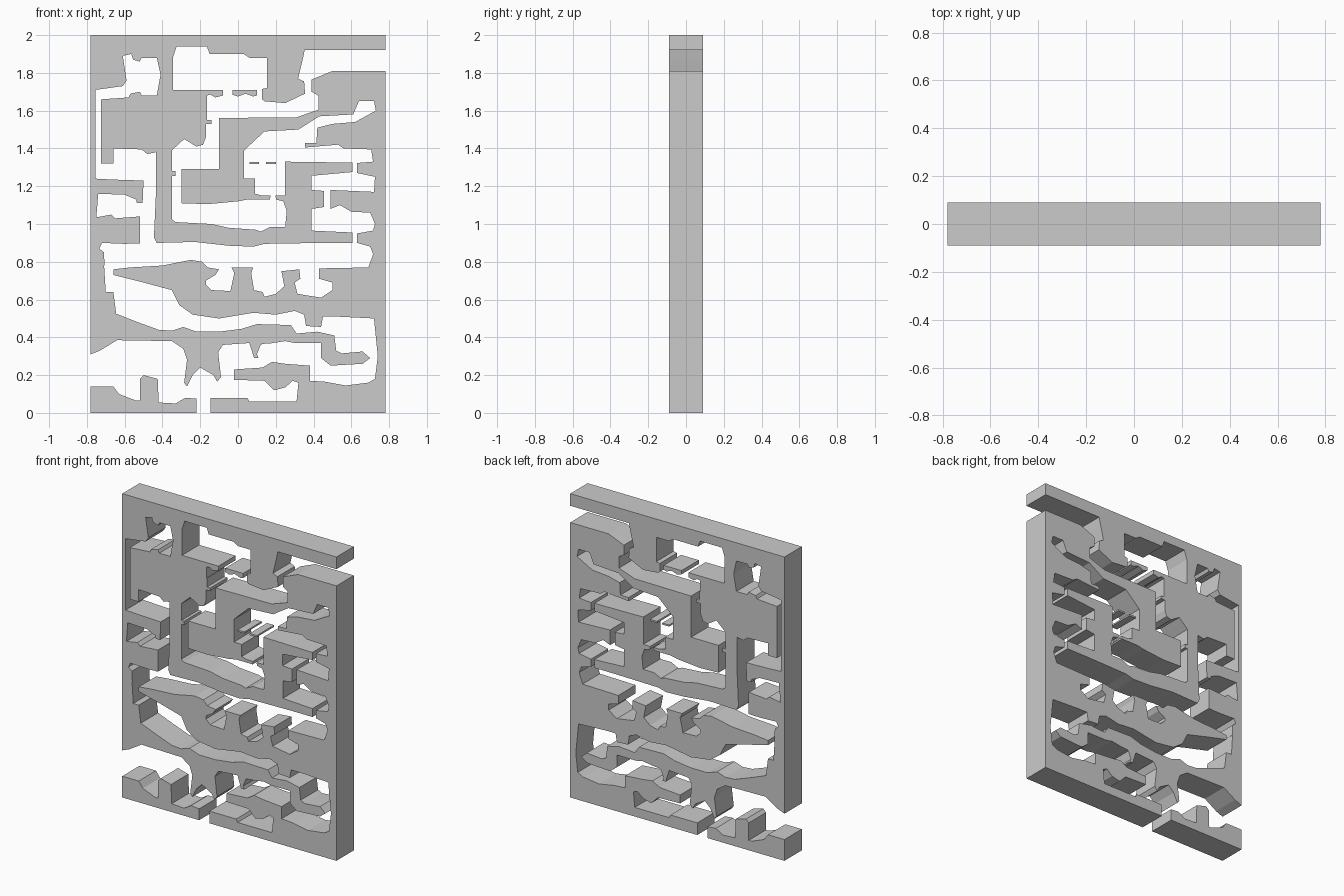
import bpy, bmesh

HALF = 0.09  # half thickness of the plate


def prism(name, pts, half=HALF):
    """Extrude an x-z outline through y."""
    bm = bmesh.new()
    face = bm.faces.new([bm.verts.new((x, -half, z)) for x, z in pts])
    ext = bmesh.ops.extrude_face_region(bm, geom=[face])
    for v in [g for g in ext["geom"] if isinstance(g, bmesh.types.BMVert)]:
        v.co.y = half
    bmesh.ops.recalc_face_normals(bm, faces=bm.faces)
    me = bpy.data.meshes.new(name)
    bm.to_mesh(me)
    bm.free()
    ob = bpy.data.objects.new(name, me)
    bpy.context.collection.objects.link(ob)
    return ob


def box(name, x0, x1, z0, z1):
    return prism(name, [(x0, z0), (x1, z0), (x1, z1), (x0, z1)])


# solid plate that all passages are carved from
plate = box("maze_plate", -0.78, 0.78, 0, 2)
cutters = []


def carve(name, pts):
    cutter = prism(name + "_cutter", pts, HALF + 0.05)
    cutter.hide_render = True
    cutters.append(cutter)
    mod = plate.modifiers.new(name, "BOOLEAN")
    mod.operation, mod.solver, mod.object = "DIFFERENCE", "EXACT", cutter


# right-hand entrance and upper room
carve("entrance", [
    (.85, 1.92), (.353, 1.92), (.34, 1.86), (.318, 1.77), (.35, 1.755),
    (.355, 1.69), (.25, 1.64), (.14, 1.65), (.128, 1.66), (.128, 1.715),
    (.153, 1.72), (.153, 1.88), (.06, 1.88), (.03, 1.9), (-.15, 1.9),
    (-.165, 1.94), (-.325, 1.94), (-.345, 1.88), (-.345, 1.71), (-.08, 1.71),
    (-.08, 1.68), (-.12, 1.67), (-.145, 1.685), (-.165, 1.68), (-.165, 1.61),
    (-.101, 1.561), (.31, 1.565), (.425, 1.605), (.425, 1.68), (.39, 1.70),
    (.39, 1.765), (.5, 1.81), (.85, 1.81)])

# passage winding down and along the middle
carve("winding_passage", [
    (-.163, 1.64), (-.163, 1.55), (-.14, 1.55), (-.14, 1.53), (-.17, 1.53),
    (-.17, 1.46), (-.185, 1.42), (-.22, 1.41), (-.285, 1.45), (-.35, 1.39),
    (-.35, 1.28), (-.33, 1.28), (-.33, 1.255), (-.35, 1.255), (-.35, 1.025),
    (-.33, 1.01), (-.14, 1.0), (-.05, .98), (.09, .97), (.12, .96),
    (.17, .985), (.25, .985), (.258, 1.07), (.24, 1.12), (.2, 1.13),
    (.2, 1.14), (.17, 1.14), (.17, 1.13), (.05, 1.13), (0, 1.12),
    (-.16, 1.105), (-.3, 1.11), (-.3, 1.29), (-.1, 1.29), (-.1, 1.58)])

# gallery at the upper right with the chambers below it
carve("right_gallery", [
    (.172, 1.135), (.172, 1.15), (.13, 1.15), (.09, 1.16), (.09, 1.24),
    (.033, 1.24), (.033, 1.39), (.14, 1.49), (.32, 1.50), (.43, 1.57),
    (.61, 1.58), (.64, 1.65), (.72, 1.65), (.73, 1.60), (.62, 1.54),
    (.5, 1.53), (.42, 1.51), (.415, 1.43), (.355, 1.43), (.355, 1.405),
    (.53, 1.42), (.56, 1.40), (.705, 1.395), (.715, 1.33), (.63, 1.323),
    (.63, 1.27), (.725, 1.25), (.72, 1.17), (.49, 1.18), (.49, 1.08),
    (.54, 1.1), (.6, 1.065), (.7, 1.06), (.725, 1.0), (.715, .965),
    (.63, .95), (.63, .89), (.605, .89), (.605, .955), (.39, .965),
    (.39, 1.08), (.455, 1.09), (.455, 1.175), (.388, 1.18), (.388, 1.255),
    (.605, 1.275), (.605, 1.325), (.248, 1.33), (.248, 1.15), (.198, 1.15),
    (.198, 1.135)])

# left rooms and the shaft to the hall
carve("left_shaft", [
    (-.61, 1.89), (-.565, 1.9), (-.555, 1.87), (-.52, 1.86), (-.51, 1.88),
    (-.43, 1.88), (-.41, 1.79), (-.43, 1.68), (-.51, 1.68), (-.52, 1.7),
    (-.57, 1.69), (-.58, 1.67), (-.725, 1.66), (-.725, 1.32), (-.66, 1.32),
    (-.66, 1.4), (-.51, 1.395), (-.48, 1.37), (-.435, 1.38), (-.435, 1.15),
    (-.445, .93), (-.42, .88), (-.52, .88), (-.52, 1.04), (-.65, 1.03),
    (-.67, 1.05), (-.75, 1.035), (-.74, 1.16), (-.6, 1.155), (-.54, 1.13),
    (-.535, 1.11), (-.505, 1.11), (-.5, 1.23), (-.66, 1.235), (-.755, 1.24),
    (-.755, 1.71), (-.61, 1.73), (-.59, 1.76)])

# wide hall, its floor pits, and the drop on the left
carve("hall", [
    (-.42, .9), (-.23, .905), (-.05, .885), (.08, .88), (.14, .895),
    (.45, .9), (.63, .9), (.70, .88), (.715, .84), (.69, .77), (.43, .765),
    (.43, .71), (.5, .69), (.5, .65), (.44, .61), (.315, .63), (.30, .69),
    (.33, .71), (.325, .76), (.23, .75), (.245, .67), (.2, .63), (.14, .615),
    (.13, .64), (.085, .65), (.07, .74), (.08, .77), (-.035, .77),
    (-.02, .74), (-.04, .645), (-.14, .65), (-.17, .68), (-.17, .7),
    (-.12, .73), (-.1, .76), (-.16, .77), (-.19, .8), (-.25, .81),
    (-.4, .78), (-.57, .77), (-.66, .76), (-.66, .73), (-.69, .66),
    (-.7, .66), (-.71, .85), (-.735, .87), (-.72, .9), (-.6, .895)])

# sloping tunnel that wraps down the right side
carve("lower_tunnel", [
    (-.709, .78), (-.66, .755), (-.66, .73), (-.5, .69), (-.35, .65),
    (-.31, .57), (-.24, .52), (-.1, .5), (.08, .53), (.2, .52), (.3, .54),
    (.35, .52), (.36, .46), (.44, .455), (.45, .51), (.52, .51), (.72, .5),
    (.74, .3), (.725, .18), (.69, .16), (.57, .145), (.46, .165),
    (.38, .17), (.38, .25), (.25, .26), (.18, .27), (.13, .24), (.1, .31),
    (.12, .36), (.25, .38), (.3, .37), (.44, .37), (.44, .29), (.49, .25),
    (.66, .26), (.7, .29), (.66, .325), (.55, .315), (.52, .33), (.51, .41),
    (.42, .43), (.31, .42), (.28, .465), (.1, .47), (.02, .445), (-.1, .43),
    (-.22, .43), (-.29, .455), (-.35, .435), (-.42, .44), (-.53, .48),
    (-.645, .525), (-.66, .64), (-.7, .64)])

# bottom cave, open to the left and to the floor
carve("bottom_cave", [
    (-.85, .31), (-.78, .31), (-.73, .33), (-.64, .385), (-.35, .38),
    (-.29, .34), (-.27, .28), (-.285, .16), (-.27, .14), (-.24, .2),
    (-.2, .24), (-.13, .2), (-.11, .165), (-.09, .19), (-.105, .32),
    (-.08, .36), (.06, .37), (.085, .29), (.11, .29), (.125, .365),
    (.2, .37), (.2, .268), (.18, .27), (.13, .24), (-.02, .23), (-.02, .175),
    (.14, .17), (.19, .12), (.25, .135), (.29, .17), (.32, .16), (.31, .06),
    (.06, .06), (.05, .08), (-.145, .08), (-.145, -.05), (-.22, -.05),
    (-.22, .075), (-.28, .08), (-.33, .05), (-.42, .055), (-.425, .18),
    (-.5, .2), (-.52, .18), (-.52, .065), (-.54, .065), (-.63, .1),
    (-.66, .14), (-.85, .14)])

# bake the carving and drop the cutters
deps = bpy.context.evaluated_depsgraph_get()
plate_mesh = bpy.data.meshes.new_from_object(plate.evaluated_get(deps))
plate.modifiers.clear()
plate.data = plate_mesh
for c in cutters:
    bpy.data.objects.remove(c)

# loose ledges left standing inside the rooms
prism("room_ledge", [(-.03, 1.685), (0, 1.675), (.04, 1.69), (.08, 1.675),
                     (.1, 1.68), (.1, 1.71), (-.03, 1.71)])
box("thin_ledge_left", .06, .11, 1.317, 1.328)
box("thin_ledge_right", .148, .2, 1.317, 1.328)
